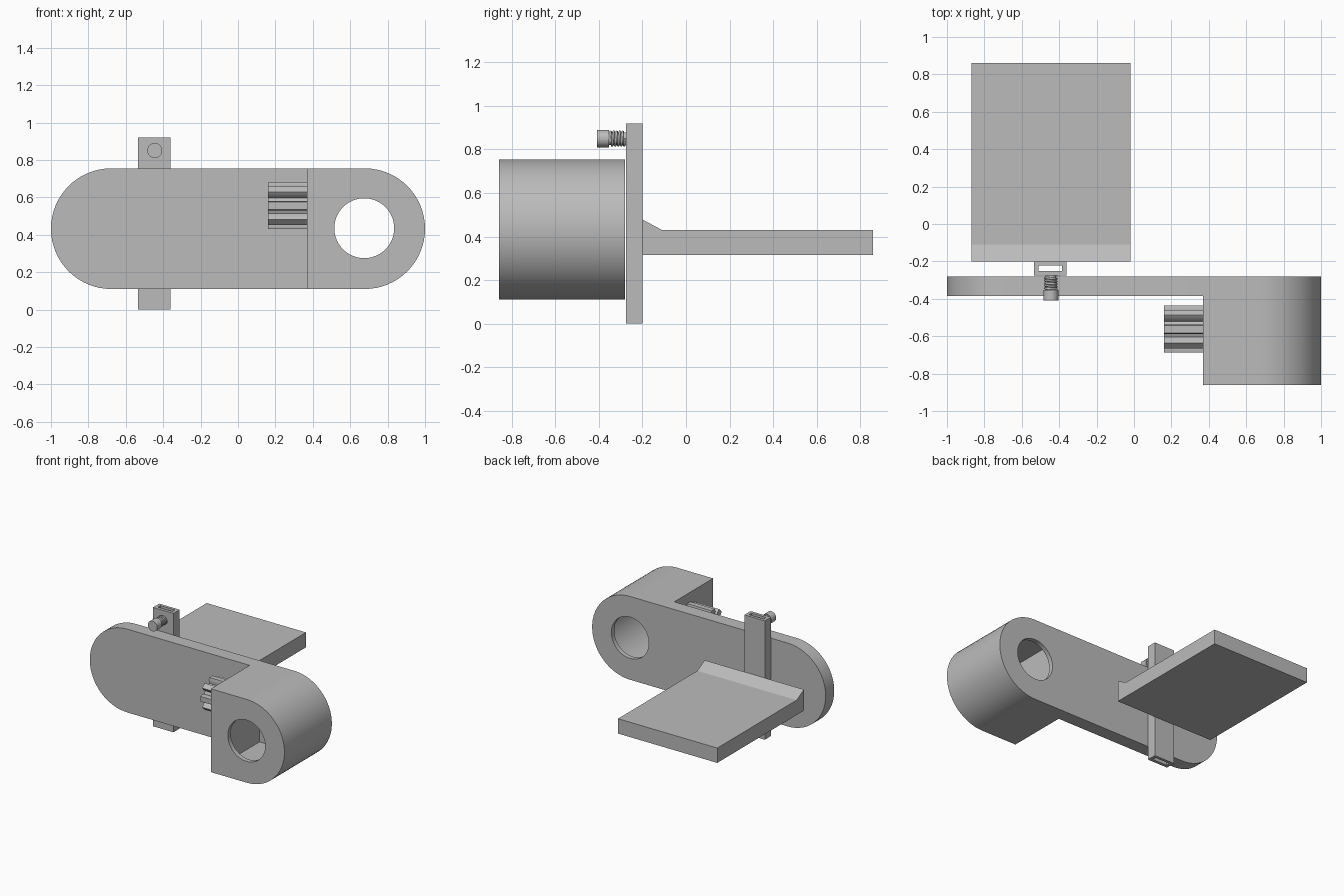
import bpy, bmesh, math
from mathutils import Vector

cube = bpy.data.objects.get("Cube")
if cube:
    bpy.data.objects.remove(cube, do_unlink=True)

grey = bpy.data.materials.new("plain_grey")
grey.use_nodes = True
colour = (0.5, 0.5, 0.5, 1)
grey.diffuse_color = colour
grey.node_tree.nodes["Principled BSDF"].inputs["Base Color"].default_value = colour


def select_only(obj):
    bpy.ops.object.select_all(action="DESELECT")
    obj.select_set(True)
    bpy.context.view_layer.objects.active = obj


def prism(name, outline, axis, low, high):
    """Extrude a 2D outline along the given axis."""
    def place(p, d):
        return {"x": (d, p[0], p[1]), "y": (p[0], d, p[1]), "z": (p[0], p[1], d)}[axis]
    bm = bmesh.new()
    face = bm.faces.new([bm.verts.new(place(p, low)) for p in outline])
    new = bmesh.ops.extrude_face_region(bm, geom=[face])["geom"]
    shift = Vector(place((0, 0), high - low))
    bmesh.ops.translate(bm, vec=shift, verts=[g for g in new if isinstance(g, bmesh.types.BMVert)])
    bmesh.ops.recalc_face_normals(bm, faces=bm.faces)
    mesh = bpy.data.meshes.new(name)
    bm.to_mesh(mesh)
    bm.free()
    obj = bpy.data.objects.new(name, mesh)
    bpy.context.collection.objects.link(obj)
    mesh.materials.append(grey)
    return obj


def combine(obj, other, operation):
    """Apply a boolean and discard the second solid."""
    mod = obj.modifiers.new(operation, "BOOLEAN")
    mod.operation, mod.object, mod.solver = operation, other, "EXACT"
    select_only(obj)
    bpy.ops.object.modifier_apply(modifier=mod.name)
    bpy.data.objects.remove(other, do_unlink=True)


def smooth(obj):
    select_only(obj)
    bpy.ops.object.shade_smooth_by_angle(angle=math.radians(30))


def arc(cx, cz, r, start, end, steps=32):
    angles = [math.radians(start + (end - start) * i / steps) for i in range(steps + 1)]
    return [(cx + r * math.cos(a), cz + r * math.sin(a)) for a in angles]


def circle(cx, cz, r):
    return arc(cx, cz, r, 0, 360, 64)[:-1]


def box(x0, x1, z0, z1):
    return [(x0, z0), (x1, z0), (x1, z1), (x0, z1)]


MID_Z, R, END_X = 0.4325, 0.3225, 0.6775
FACE_X, FRONT, BACK = 0.37, -0.86, -0.28


def d_shape(left, r):
    return [(left, MID_Z - r)] + arc(END_X, MID_Z, r, -90, 90) + [(left, MID_Z + r)]


# Long arm with a hollow round-ended housing
body = prism("arm_and_housing", d_shape(FACE_X, R), "y", FRONT, BACK)
arm = prism("arm", arc(-END_X, MID_Z, R, 90, 270) + [(FACE_X, MID_Z - R), (FACE_X, MID_Z + R)],
            "y", -0.385, BACK)
combine(body, arm, "UNION")
WALL = 0.035
cavity = prism("cavity", d_shape(FACE_X + WALL, R - WALL), "y", FRONT + WALL, BACK - WALL)
combine(body, cavity, "DIFFERENCE")
bore = prism("bore", circle(0.675, 0.435, 0.16), "y", -1, 0)
combine(body, bore, "DIFFERENCE")
smooth(body)

# Toothed pinion beside the housing
TEETH, TIP, ROOT = 8, 0.127, 0.082
gear_outline = []
for i in range(TEETH):
    for offset, radius in ((-14, ROOT), (-13, 0.11), (-9, TIP), (9, TIP), (13, 0.11), (14, ROOT)):
        a = math.radians(360 * i / TEETH + offset)
        gear_outline.append((-0.5625 + radius * math.cos(a), 0.555 + radius * math.sin(a)))
pinion = prism("pinion", gear_outline, "x", 0.16, FACE_X)
smooth(pinion)

# Upright slotted slider
slider = prism("slider_post", box(-0.535, -0.36, -0.276, -0.2), "z", 0, 0.92)
slot = prism("slot", box(-0.51, -0.385, -0.252, -0.222), "z", -0.1, 1)
combine(slider, slot, "DIFFERENCE")

# Shelf with a wedge along its mounting edge
prism("shelf", [(-0.2, 0.315), (0.86, 0.315), (0.86, 0.43), (-0.11, 0.43), (-0.2, 0.478)],
      "x", -0.87, -0.02)

# Clamping screw: head, core and helical thread
SX, SZ = -0.445, 0.85
smooth(prism("screw_head", circle(SX, SZ, 0.04), "y", -0.41, -0.353))
smooth(prism("screw_core", circle(SX, SZ, 0.029), "y", -0.36, -0.27))
curve = bpy.data.curves.new("screw_thread", "CURVE")
curve.dimensions = "3D"
curve.bevel_depth, curve.bevel_resolution = 0.006, 1
curve.use_fill_caps = True
TURNS, STEPS = 5, 24
spline = curve.splines.new("POLY")
spline.points.add(TURNS * STEPS)
for i, point in enumerate(spline.points):
    a = 2 * math.pi * i / STEPS
    y = -0.35 + 0.07 * i / (TURNS * STEPS)
    point.co = (SX + 0.031 * math.cos(a), y, SZ + 0.031 * math.sin(a), 1)
curve.materials.append(grey)
thread = bpy.data.objects.new("screw_thread", curve)
bpy.context.collection.objects.link(thread)
select_only(thread)
bpy.ops.object.convert(target="MESH")
